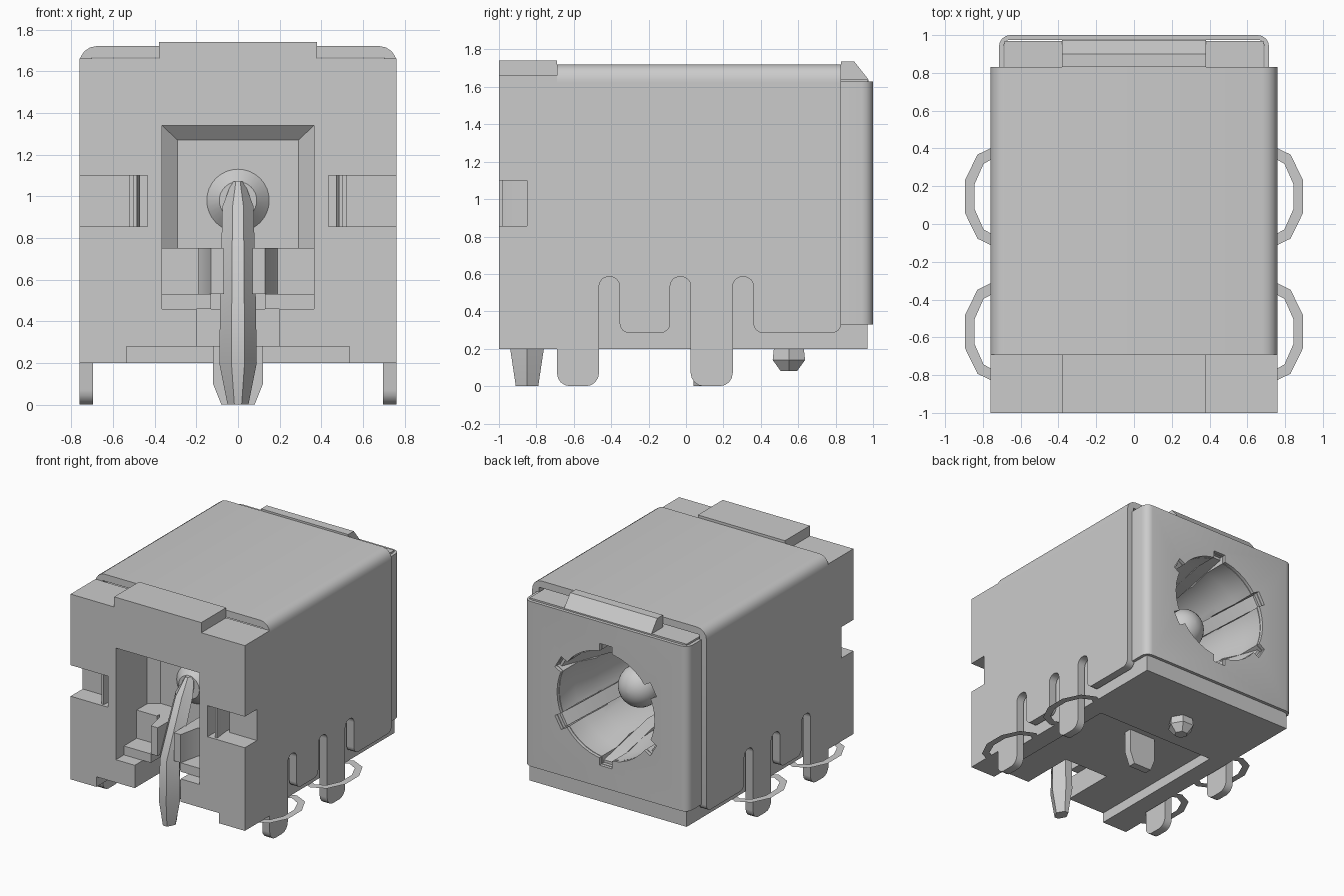
import bpy, bmesh
from math import sin, cos, pi
from mathutils import Matrix, Vector

cube = bpy.data.objects.get("Cube")
if cube:
    bpy.data.objects.remove(cube, do_unlink=True)

grey = bpy.data.materials.new("light_grey")
grey.use_nodes = True
colour = (0.6, 0.6, 0.6, 1)
grey.diffuse_color = colour
grey.node_tree.nodes["Principled BSDF"].inputs["Base Color"].default_value = colour
parts = []
AXIS_Z = 0.98  # height of the socket's axis


def finish(name, bm):
    bmesh.ops.recalc_face_normals(bm, faces=bm.faces)
    mesh = bpy.data.meshes.new(name)
    bm.to_mesh(mesh)
    bm.free()
    mesh.materials.append(grey)
    obj = bpy.data.objects.new(name, mesh)
    bpy.context.scene.collection.objects.link(obj)
    parts.append(obj)
    return obj


def skin(name, rings):
    """Bridge equal-length rings of points and cap both ends."""
    bm = bmesh.new()
    loops = [[bm.verts.new(p) for p in ring] for ring in rings]
    n = len(loops[0])
    for a, b in zip(loops, loops[1:]):
        for i in range(n):
            j = (i + 1) % n
            bm.faces.new((a[i], a[j], b[j], b[i]))
    bm.faces.new(loops[0])
    bm.faces.new(loops[-1])
    return finish(name, bm)


def outline(corners, steps=4):
    """Corners are (u, v) or (u, v, fillet radius)."""
    pts = []
    for i, c in enumerate(corners):
        p = Vector(c[:2])
        if len(c) < 3:
            pts.append(p)
            continue
        u = (Vector(corners[i - 1][:2]) - p).normalized()
        v = (Vector(corners[(i + 1) % len(corners)][:2]) - p).normalized()
        centre = p + (u + v) * c[2]
        for k in range(steps + 1):
            t = pi / 2 * k / steps
            pts.append(centre - c[2] * (v * cos(t) + u * sin(t)))
    return pts


def prism(name, corners, axis, a, b):
    place = {"x": lambda u, v, w: (w, u, v),
             "y": lambda u, v, w: (u, w, v),
             "z": lambda u, v, w: (u, v, w)}[axis]
    pts = outline(corners)
    return skin(name, [[place(u, v, w) for u, v in pts] for w in (a, b)])


def box(name, x0, x1, y0, y1, z0, z1):
    return prism(name, [(x0, y0), (x1, y0), (x1, y1), (x0, y1)], "z", z0, z1)


def lathe(name, profile, sides=40):
    """Turn (y, radius) points about the socket axis."""
    turn = [2 * pi * k / sides for k in range(sides)]
    return skin(name, [[(r * cos(t), y, AXIS_Z + r * sin(t)) for t in turn]
                       for y, r in profile])


def spin(obj, angle):
    mid = Matrix.Translation((0, 0, AXIS_Z))
    obj.data.transform(mid @ Matrix.Rotation(angle, 4, "Y") @ mid.inverted())
    return obj


def carve(targets, cutters):
    for t in targets:
        for c in cutters:
            m = t.modifiers.new("cut", "BOOLEAN")
            m.operation, m.object, m.solver = "DIFFERENCE", c, "EXACT"
        bpy.context.view_layer.update()
        graph = bpy.context.evaluated_depsgraph_get()
        mesh = bpy.data.meshes.new_from_object(t.evaluated_get(graph))
        t.modifiers.clear()
        t.data = mesh
    for c in cutters:
        parts.remove(c)
        bpy.data.objects.remove(c, do_unlink=True)


# Housing: stepped front block and the core running to the rear
front = prism("front_housing", [(-.76, .2), (.76, .2), (.76, 1.66), (.38, 1.66), (.38, 1.74),
                                (-.38, 1.74), (-.38, 1.66), (-.76, 1.66)], "y", -1, -.69)
core = box("core_housing", -.685, .685, -.69, .97, .2, 1.64)
prism("rear_ridge", [(.83, 1.6), (.975, 1.6), (.975, 1.64), (.9, 1.735), (.83, 1.735)],
      "x", -.38, .38)

# Back plate folded around the rear corners
plate = prism("back_plate", [(-.715, .83), (-.715, 1, .06), (.715, 1, .06), (.715, .83),
                             (.69, .83), (.69, .975, .035), (-.69, .975, .035), (-.69, .83)],
              "z", .33, 1.63)


# Front recess, with chamfered rear edges, and underside channels
def recess_ring(y, x, z0, z1):
    return [(-x, y, z0), (x, y, z0), (x, y, z1), (-x, y, z1)]


recess = skin("recess_cut", [recess_ring(-1.1, .365, .46, 1.34),
                             recess_ring(-.61, .365, .46, 1.34),
                             recess_ring(-.55, .29, .46, 1.27)])
cuts = [recess,
        box("channel_cut", -.535, .535, -1.1, .25, .1, .28),
        box("throat_cut", -.2, .2, -1.1, -.56, .1, .5)]
for s in (-1, 1):
    a, b = sorted((s * .49, s * .9))
    cuts.append(box("notch_cut", a, b, -1.1, -.85, .855, 1.1))
    a, b = sorted((s * .435, s * .52))
    cuts.append(box("slit_cut", a, b, -1.1, -.72, .855, 1.1))
carve([front, core], cuts)

# Socket bore with six radial grooves
bore = [lathe("bore_cut", [(1.1, .425), (.78, .425), (.62, .38), (-.3, .38)])]
for k in range(6):
    bore.append(spin(box("groove_cut", -.055, .055, .55, 1.1, AXIS_Z + .3, AXIS_Z + .48),
                     k * pi / 3))
carve([core, plate], bore)

# Contact springs in the grooves
for k in range(6):
    spin(prism("contact_spring", [(.95, AXIS_Z + .455), (.95, AXIS_Z + .475),
                                  (.4, AXIS_Z + .36), (-.1, AXIS_Z + .38),
                                  (-.1, AXIS_Z + .35), (.4, AXIS_Z + .335)],
               "x", -.05, .05), k * pi / 3)

# Centre pin with a domed end
dome = [(.57 + .16 * sin(t), .16 * cos(t)) for t in [pi / 2 * k / 8.2 for k in range(9)]]
lathe("centre_pin", [(-.61, .09), (-.54, .16)] + dome, 32)

# Metal shell: rounded top sheet and two slotted side panels
prism("shell_top", [(-.76, 1.62), (-.76, 1.72, .08), (.76, 1.72, .08), (.76, 1.62),
                    (.7, 1.62), (.7, 1.665), (-.7, 1.665), (-.7, 1.62)], "y", -.69, .83)
side = [(-.69, 1.62), (-.69, 0, .07), (-.465, 0, .07), (-.465, .585, .05), (-.355, .585, .05),
        (-.355, .285, .05), (-.085, .285, .05), (-.085, .585, .05), (.025, .585, .05),
        (.025, 0, .07), (.25, 0, .07), (.25, .585, .05), (.36, .585, .05),
        (.36, .285, .05), (.83, .285, .05), (.83, 1.62)]
for s, word in ((-1, "right"), (1, "left")):
    prism("shell_side_" + word, side, "x", s * .695, s * .76)
    # Flat solder rings around the legs
    for y in (-.57, .145):
        bm = bmesh.new()
        turn = [2 * pi * (k + .5) / 10 for k in range(10)]
        loops = [[bm.verts.new((s * .72 + rx * cos(t), y + ry * sin(t), .2)) for t in turn]
                 for rx, ry in ((.185, .275), (.13, .215))]
        for i in range(10):
            j = (i + 1) % 10
            bm.faces.new((loops[0][i], loops[0][j], loops[1][j], loops[1][i]))
        finish("solder_ring_" + word, bm)
    # Curved clip in the front notch
    prism("notch_clip_" + word, [(s * .485, -.98), (s * .505, -.98), (s * .49, -.85),
                                 (s * .505, -.72), (s * .485, -.72), (s * .47, -.85)],
          "z", .855, 1.1)
    # Clamp blocks that hold the blade
    a, b = sorted((s * .19, s * .37))
    box("clamp_outer_" + word, a, b, -.74, -.54, .53, .752)
    prism("clamp_inner_" + word, [(s * .07, -.9), (s * .13, -.9), (s * .165, -.74),
                                  (s * .195, -.7), (s * .195, -.54), (s * .07, -.54)],
          "z", .53, .752)
    a, b = sorted((s * .13, s * .365))
    box("clamp_shelf_" + word, a, b, -.9, -.54, .46, .53)

# Front terminal blade, leaning back to meet the pin
blade = []
for z, w, y0, y1 in ((0, .05, -.91, -.79), (.2, .09, -.94, -.76), (.53, .085, -.93, -.77),
                     (.95, .075, -.74, -.6), (1.07, .03, -.64, -.54)):
    mid = (y0 + y1) / 2
    blade.append([(-w, mid, z), (-w * .35, y0, z), (w * .35, y0, z),
                  (w, mid, z), (w * .35, y1, z), (-w * .35, y1, z)])
skin("front_terminal", blade)

# Middle terminal and locating peg underneath
prism("middle_terminal", [(-.08, 0), (.08, 0), (.12, .1), (.12, .3), (-.12, .3), (-.12, .1)],
      "y", .04, .1)
skin("locating_peg", [[(r * cos(k * pi / 3), .55 + r * sin(k * pi / 3), z) for k in range(6)]
                      for z, r in ((.08, .05), (.14, .1), (.22, .09))])

# Smooth the turned parts, keep sharp edges
for obj in parts:
    obj.select_set(True)
bpy.context.view_layer.objects.active = parts[0]
bpy.ops.object.shade_smooth_by_angle(angle=pi / 6)
